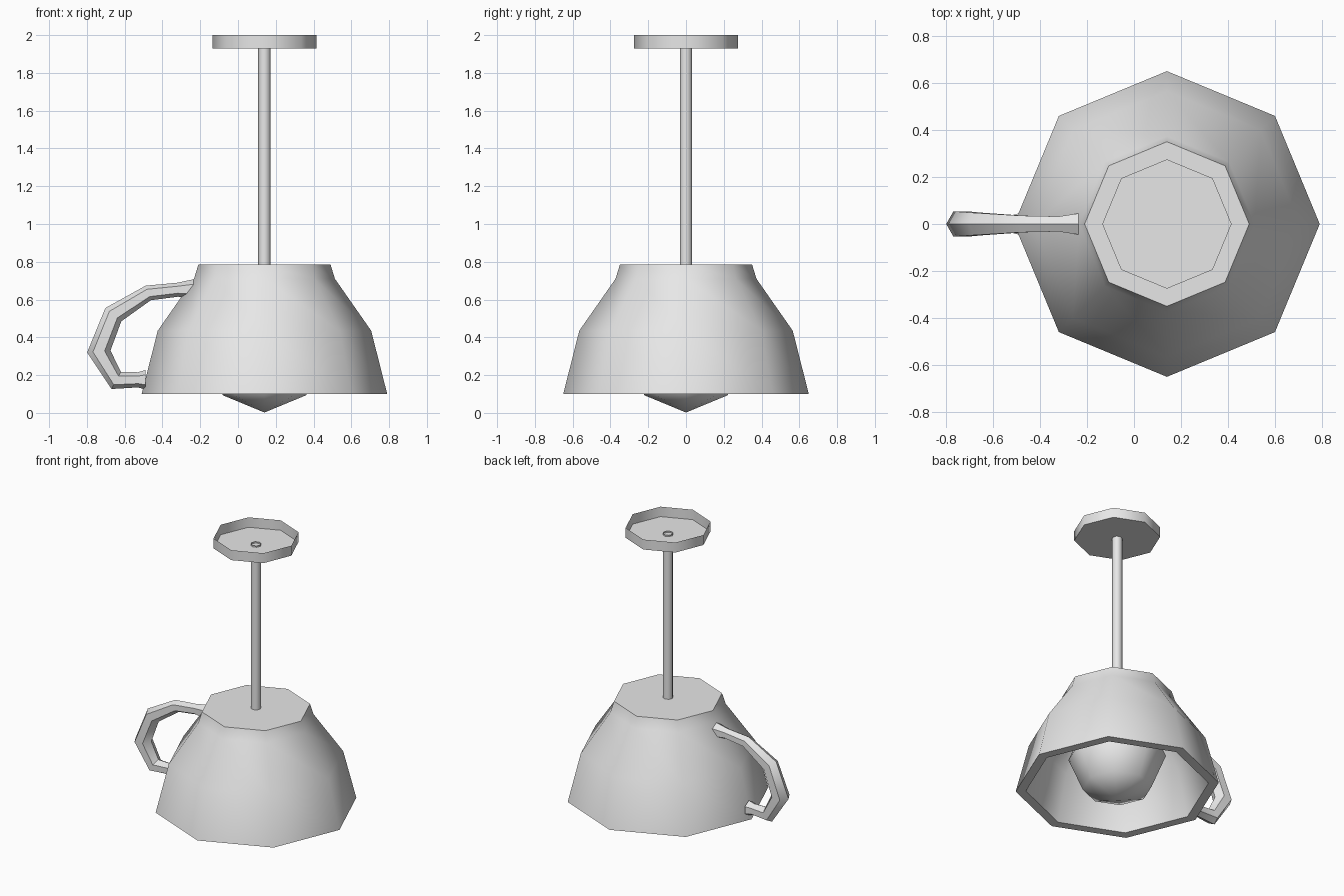
import bpy
import bmesh
from math import sin, cos, pi
from mathutils import Vector

if "Cube" in bpy.data.objects:
    bpy.data.objects.remove(bpy.data.objects["Cube"])

AXIS_X = 0.14   # vertical axis shared by the shade, rod, canopy and bulb
SIDES = 8

grey = bpy.data.materials.new("plain_grey")
grey.use_nodes = True
grey.diffuse_color = (0.8, 0.8, 0.8, 1)
grey.node_tree.nodes["Principled BSDF"].inputs["Base Color"].default_value = (0.8, 0.8, 0.8, 1)


def finish(name, bm, recalc=True):
    """Turn a bmesh into a softly shaded object."""
    if recalc:
        bmesh.ops.recalc_face_normals(bm, faces=bm.faces)
    mesh = bpy.data.meshes.new(name)
    bm.to_mesh(mesh)
    bm.free()
    mesh.materials.append(grey)
    obj = bpy.data.objects.new(name, mesh)
    bpy.context.collection.objects.link(obj)
    bpy.ops.object.select_all(action='DESELECT')
    obj.select_set(True)
    bpy.context.view_layer.objects.active = obj
    bpy.ops.object.shade_smooth_by_angle(angle=0.9)
    return obj


def bridge(bm, rings):
    for a, b in zip(rings, rings[1:]):
        n = len(a)
        for i in range(n):
            j = (i + 1) % n
            bm.faces.new((a[i], a[j], b[j], b[i]))


def lathe(name, profile, cap_start=False, cap_end=False):
    """Revolve (radius, height) points around the lamp axis."""
    bm = bmesh.new()
    rings = [[bm.verts.new((AXIS_X + r * cos(2 * pi * i / SIDES),
                            r * sin(2 * pi * i / SIDES), z))
              for i in range(SIDES)] for r, z in profile]
    bridge(bm, rings)
    if cap_start:
        bm.faces.new(rings[0])
    if cap_end:
        bm.faces.new(rings[-1])
    return finish(name, bm)


# Cup shade: flat base on top, stepped outer wall, thick rim, hollow inside
lathe("cup_shade",
      [(0.35, 0.785), (0.373, 0.71), (0.565, 0.435), (0.65, 0.1),
       (0.585, 0.1), (0.505, 0.42), (0.315, 0.69), (0.3, 0.725)],
      cap_start=True, cap_end=True)

# Hanging rod and the open tray-like ceiling canopy
lathe("hanging_rod", [(0.033, 0.74), (0.033, 1.94)], cap_start=True)
lathe("ceiling_canopy", [(0.275, 1.93), (0.275, 2.0)], cap_start=True)

# Bulb
bm = bmesh.new()
bmesh.ops.create_uvsphere(bm, u_segments=SIDES, v_segments=4, radius=0.312)
bmesh.ops.translate(bm, verts=bm.verts, vec=(AXIS_X, 0, 0.314))
finish("bulb", bm)

# Handle: six-sided tube swept along (x, z, radius) stations, flared at the ends
stations = [(-0.235, 0.655, 0.052), (-0.32, 0.652, 0.037), (-0.475, 0.635, 0.041),
            (-0.66, 0.52, 0.055), (-0.737, 0.325, 0.062), (-0.645, 0.172, 0.052),
            (-0.53, 0.175, 0.04), (-0.49, 0.175, 0.052)]
points = [Vector((x, 0, z)) for x, z, r in stations]
side = Vector((0, 1, 0))
bm = bmesh.new()
rings = []
for k, (p, station) in enumerate(zip(points, stations)):
    before = (p - points[max(k - 1, 0)]).normalized()
    after = (points[min(k + 1, len(points) - 1)] - p).normalized()
    out = (before + after).normalized().cross(side)
    rings.append([bm.verts.new(p + station[2] * (out * cos(pi * i / 3) + side * sin(pi * i / 3)))
                  for i in range(6)])
bridge(bm, rings)
bm.faces.new(rings[0])
bm.faces.new(rings[-1])
finish("handle", bm)
